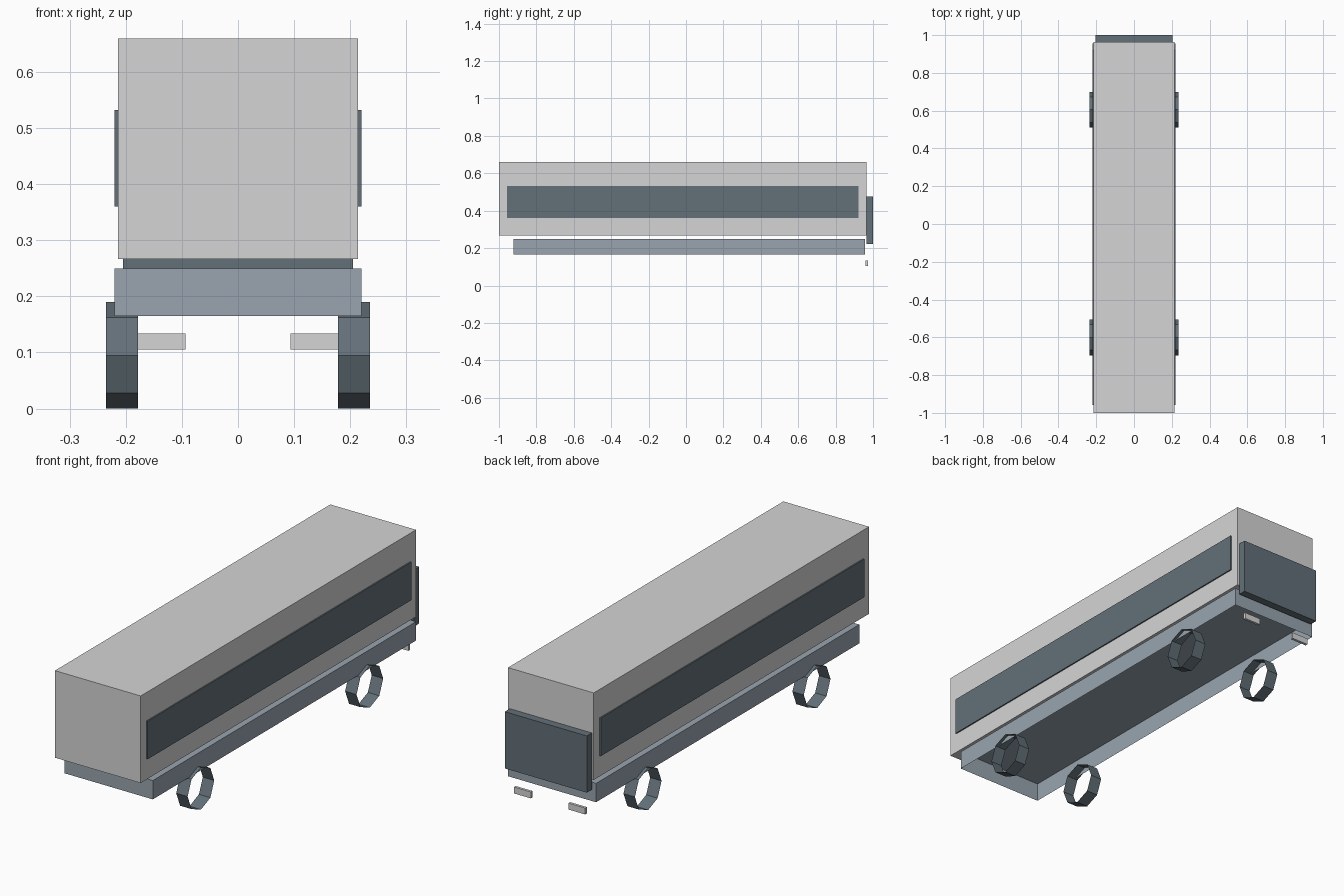
import bpy, bmesh, math
from mathutils import Matrix

cube = bpy.data.objects.get("Cube")
if cube:
    bpy.data.objects.remove(cube, do_unlink=True)


def material(name, rgb):
    m = bpy.data.materials.new(name)
    m.use_nodes = True
    m.diffuse_color = (*rgb, 1)
    m.node_tree.nodes["Principled BSDF"].inputs["Base Color"].default_value = (*rgb, 1)
    return m


light_grey = material("light_grey", (0.665, 0.665, 0.67))
blue_grey = material("blue_grey", (0.319, 0.376, 0.43))
dark_slate = material("dark_slate", (0.125, 0.162, 0.188))


def finish(name, bm, mat):
    mesh = bpy.data.meshes.new(name)
    bm.to_mesh(mesh)
    bm.free()
    mesh.materials.append(mat)
    ob = bpy.data.objects.new(name, mesh)
    bpy.context.scene.collection.objects.link(ob)
    return ob


def box(name, xs, ys, zs, mat, open_bottom=False):
    bm = bmesh.new()
    bmesh.ops.create_cube(bm, size=1)
    for v in bm.verts:
        v.co = [r[0] if c < 0 else r[1] for c, r in zip(v.co, (xs, ys, zs))]
    bm.normal_update()
    if open_bottom:
        down = [f for f in bm.faces if f.normal.z < -0.5]
        bmesh.ops.delete(bm, geom=down, context='FACES_ONLY')
    return finish(name, bm, mat)


def wheel(name, side, y):
    # Open eight-sided hoop with a corner resting on the ground
    r = 0.095
    bm = bmesh.new()
    bmesh.ops.create_cone(bm, cap_ends=False, segments=8,
                          radius1=r, radius2=r, depth=0.057)
    bmesh.ops.rotate(bm, verts=bm.verts, matrix=Matrix.Rotation(math.pi / 2, 3, 'Y'))
    bmesh.ops.translate(bm, verts=bm.verts, vec=(side * 0.2065, y, r))
    return finish(name, bm, dark_slate)


# Body shell, hollow chassis tray and rear engine cover
box("body", (-0.214, 0.214), (-1, 0.964), (0.267, 0.66), light_grey)
box("chassis", (-0.22, 0.22), (-0.922, 0.956), (0.165, 0.25), blue_grey, open_bottom=True)
box("rear_cover", (-0.205, 0.205), (0.964, 1), (0.221, 0.477), dark_slate)

# Parts repeated on both sides
for label, s in (("left", 1), ("right", -1)):
    def span(a, b):
        return sorted((s * a, s * b))

    box(label + "_window_band", span(0.212, 0.22), (-0.958, 0.922), (0.36, 0.532), dark_slate)
    box(label + "_rear_step", span(0.094, 0.178), (0.961, 0.973), (0.105, 0.134), light_grey)
    for end, y in (("front", -0.6), ("rear", 0.605)):
        wheel(f"{label}_{end}_wheel", s, y)
